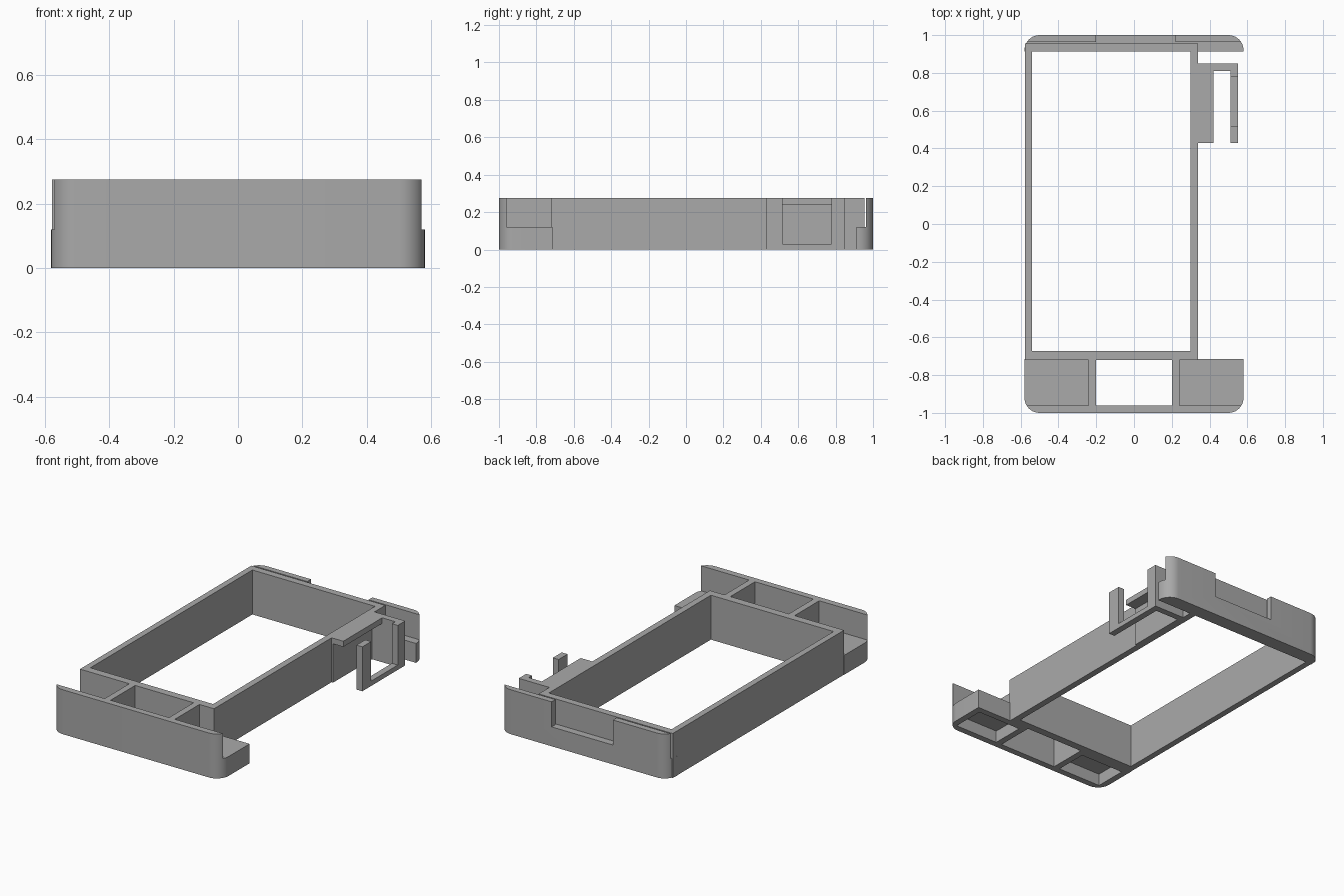
import bpy, bmesh, math

cube = bpy.data.objects.get("Cube")
if cube:
    bpy.data.objects.remove(cube, do_unlink=True)

H, LOW = 0.275, 0.12      # full height and height of the low ledges
HALF, R = 0.58, 0.08      # half width and corner radius of the end caps

grey = bpy.data.materials.new("matte grey")
grey.use_nodes = True
grey.diffuse_color = (0.4, 0.4, 0.4, 1)
grey.node_tree.nodes["Principled BSDF"].inputs["Base Color"].default_value = (0.4, 0.4, 0.4, 1)


def prism(name, outline, z0, z1):
    """Extrude a flat outline from z0 to z1."""
    bm = bmesh.new()
    face = bm.faces.new([bm.verts.new((x, y, z0)) for x, y in outline])
    new = bmesh.ops.extrude_face_region(bm, geom=[face])["geom"]
    bmesh.ops.translate(bm, vec=(0, 0, z1 - z0),
                        verts=[v for v in new if isinstance(v, bmesh.types.BMVert)])
    bmesh.ops.recalc_face_normals(bm, faces=bm.faces)
    mesh = bpy.data.meshes.new(name)
    bm.to_mesh(mesh)
    bm.free()
    mesh.materials.append(grey)
    obj = bpy.data.objects.new(name, mesh)
    bpy.context.collection.objects.link(obj)
    return obj


def box(name, x0, x1, y0, y1, z0=0, z1=H):
    return prism(name, [(x0, y0), (x1, y0), (x1, y1), (x0, y1)], z0, z1)


def activate(obj):
    bpy.ops.object.select_all(action='DESELECT')
    obj.select_set(True)
    bpy.context.view_layer.objects.active = obj


def cut(obj, *bounds):
    """Remove a box from a part."""
    cutter = box("cutter", *bounds)
    cutter.hide_render = True
    mod = obj.modifiers.new("cut", 'BOOLEAN')
    mod.operation, mod.solver, mod.object = 'DIFFERENCE', 'EXACT', cutter
    activate(obj)
    bpy.ops.object.modifier_apply(modifier=mod.name)
    bpy.data.objects.remove(cutter, do_unlink=True)


def end_cap(name, side, inner):
    """Full height end block with two rounded outer corners."""
    arc = [(HALF - R + R * math.cos(a), 1 - R + R * math.sin(a))
           for a in (math.pi / 2 * i / 10 for i in range(11))]
    half = [(HALF, inner)] + arc
    outline = half + [(-x, y) for x, y in reversed(half)]
    return prism(name, [(x, side * y) for x, y in outline], 0, H)


def smooth(obj):
    activate(obj)
    bpy.ops.object.shade_smooth_by_angle(angle=math.radians(30))


# Open rectangular frame
frame = box("main_frame", -0.578, 0.34, -0.72, 0.955)
cut(frame, -0.54, 0.30, -0.672, 0.912, -0.1, 0.4)

# Front end: tall outer wall, low hollow corner ledges, open middle bay
front = end_cap("front_end", -1, 0.715)
cut(front, -0.7, 0.7, -0.96, -0.6, LOW, 0.4)
cut(front, -0.2, 0.2, -0.96, -0.6, -0.1, 0.4)
for s in (-1, 1):
    x0, x1 = sorted((s * 0.24, s * 0.54))
    cut(front, x0, x1, -0.96, -0.755, -0.1, 0.075)
smooth(front)

# Dividers either side of the middle bay
for s, label in ((-1, "right"), (1, "left")):
    x0, x1 = sorted((s * 0.2, s * 0.24))
    box(label + "_divider", x0, x1, -0.965, -0.715)

# Back end: low ledge, tall outer lip with a gap behind the frame, wide notch
back = end_cap("back_end", 1, 0.912)
cut(back, -0.7, 0.7, 0.8, 0.963, LOW, 0.4)
cut(back, -0.2, 0.22, 0.8, 1.1, LOW, 0.4)
smooth(back)

# Side holder: top shelf, connecting arm and U-shaped outer plate
box("holder_pad", 0.335, 0.35, 0.43, 0.85)
box("holder_shelf", 0.335, 0.42, 0.43, 0.85, 0.24, H)
box("holder_arm", 0.335, 0.55, 0.81, 0.85)
plate = box("holder_plate", 0.51, 0.55, 0.43, 0.85)
cut(plate, 0.4, 0.7, 0.517, 0.777, 0.03, 0.4)
